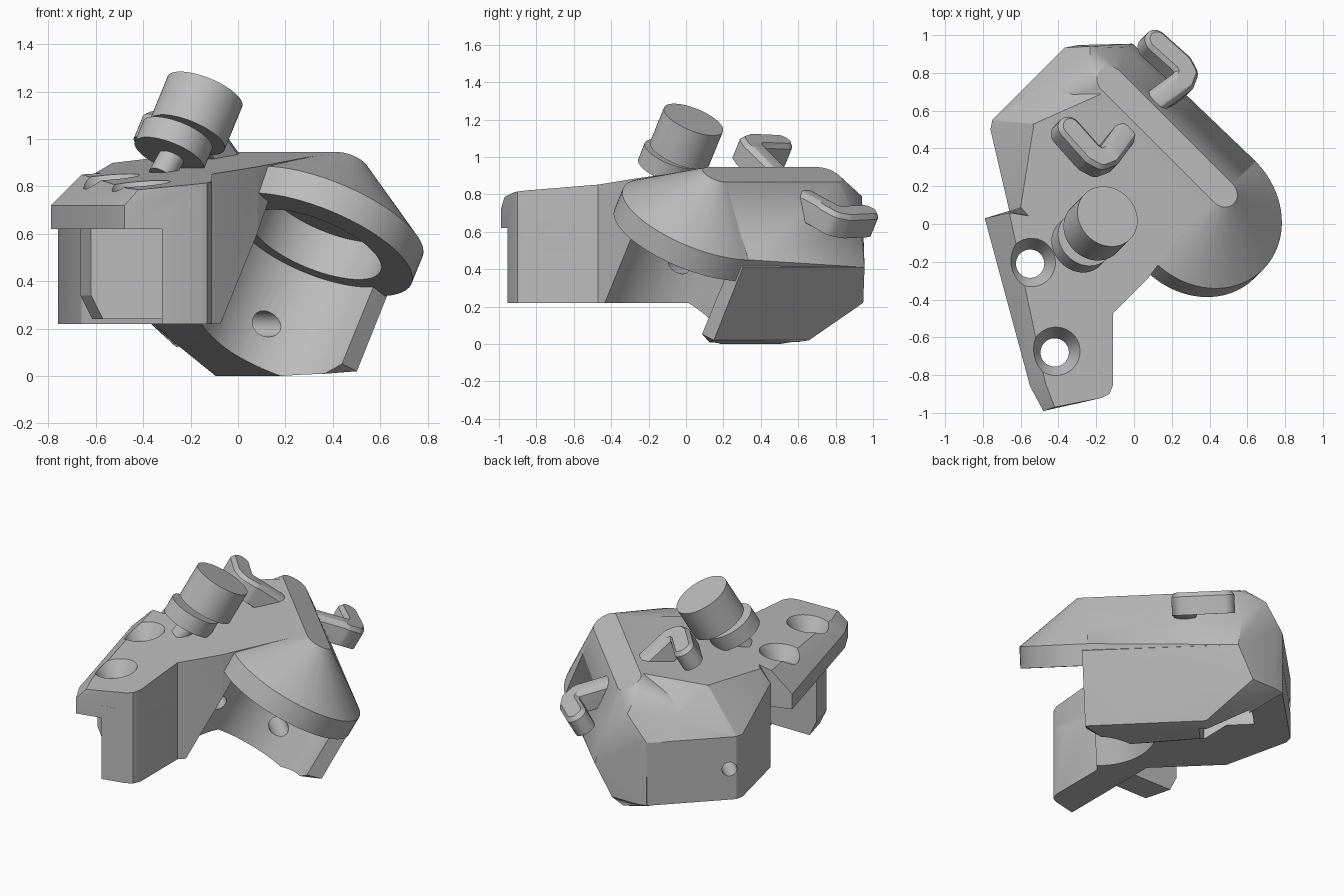
import bpy
import bmesh
from math import cos, sin, pi, radians, sqrt
from mathutils import Vector

if "Cube" in bpy.data.objects:
    bpy.data.objects.remove(bpy.data.objects["Cube"])

grey = bpy.data.materials.new("plain grey")
grey.use_nodes = True
grey.diffuse_color = (0.5, 0.5, 0.5, 1)
grey.node_tree.nodes["Principled BSDF"].inputs["Base Color"].default_value = grey.diffuse_color

# Diagonal frame: s runs along the ridge, t across it; the bore axis leans 30 degrees towards t
R2 = sqrt(2)
TILT = radians(30)
ALONG = Vector((1, -1, 0)) / R2
AXIS = Vector((sin(TILT) / R2, sin(TILT) / R2, cos(TILT)))
UP = Vector((0, 0, 1))


def diag(s, t, z):
    return Vector(((s + t) / R2, (t - s) / R2, z))


def deck_height(x, y):
    """Height of the gently sloping top deck."""
    return 0.943 - 0.115 * (0.38 - (x + y) / R2)


def ring(centre, r, axis=AXIS, n=64):
    u = ALONG if abs(axis.dot(ALONG)) < 0.5 else UP
    v = axis.cross(u)
    return [centre + r * (cos(2 * pi * i / n) * u + sin(2 * pi * i / n) * v) for i in range(n)]


def hull(name, points):
    bm = bmesh.new()
    for p in points:
        bm.verts.new(p)
    res = bmesh.ops.convex_hull(bm, input=bm.verts)
    junk = {g for g in res["geom_interior"] + res["geom_unused"] if isinstance(g, bmesh.types.BMVert)}
    bmesh.ops.delete(bm, geom=list(junk), context="VERTS")
    bmesh.ops.dissolve_limit(bm, angle_limit=0.01, verts=bm.verts, edges=bm.edges)
    bmesh.ops.recalc_face_normals(bm, faces=bm.faces)
    mesh = bpy.data.meshes.new(name)
    bm.to_mesh(mesh)
    bm.free()
    mesh.materials.append(grey)
    ob = bpy.data.objects.new(name, mesh)
    bpy.context.collection.objects.link(ob)
    return ob


def rod(name, a, b, ra, rb=None):
    a, b = Vector(a), Vector(b)
    axis = (b - a).normalized()
    return hull(name, ring(a, ra, axis) + ring(b, ra if rb is None else rb, axis))


def combine(target, other, operation):
    mod = target.modifiers.new(operation, "BOOLEAN")
    mod.operation, mod.solver, mod.object = operation, "EXACT", other
    bpy.context.view_layer.objects.active = target
    bpy.ops.object.modifier_apply(modifier=mod.name)
    bpy.data.objects.remove(other)


def smooth(ob):
    bpy.ops.object.select_all(action="DESELECT")
    ob.select_set(True)
    bpy.context.view_layer.objects.active = ob
    bpy.ops.object.shade_smooth_by_angle(angle=radians(25))


# Conical hood with a banded rim and a flat cap square to its axis
C = diag(0.218, 0.2475, 0.555)
cap = ring(diag(0.218, 0.45, 0.905), 0.08, AXIS, 48)
body = hull("body", ring(C, 0.436) + ring(C + AXIS * 0.13, 0.436) + cap)

# Ridge roof, rounded off towards the back end
back = [(-0.92, 0.4), (-0.88, 0.46)]
roof = cap + [p - ALONG * 0.84 for p in cap]
roof += [diag(s, t, z) for s, t in back + [(-0.92, -0.14)] for z in (0.41, 0.63)]
roof += [diag(*p) for p in (
    (-0.68, 0.67, 0.41), (-0.7, 0.62, 0.62), (-0.83, 0.5, 0.79), (-0.74, 0.41, 0.9),
    (0.218, 0.69, 0.45), (0.218, 0.625, 0.34), (0.218, -0.065, 0.886), (0.218, -0.13, 0.773))]
parts = [hull("roof", roof)]

# Main block under the sloping deck
front = [(-0.11, -0.47), (0.08, -0.28)]
sides = [(-0.76, 0.5), (-0.75, 0.55), (-0.37, 0.93)]
deck = front + [(0.396, 0.141), (-0.17, 0.69), (-0.53, 0.53), (-0.6, 0.09)]
block = [Vector((x, y, 0.22)) for x, y in front + sides + [(-0.66, 0.07)]]
block += [Vector((x, y, deck_height(x, y))) for x, y in deck]
block += [Vector((x, y, 0.63)) for x, y in sides] + [Vector((-0.66, 0.07, 0.77))]
parts.append(hull("block", block))

# Lower shell, slanted at the bottom
shell = [(0.25, 0.46, 0.02), (-0.47, 0.46, 0.02), (0.1, 0.25, 0), (-0.47, 0.29, 0),
         (0.25, -0.1, 0.22), (-0.4, -0.1, 0.22), (0.25, 0.68, 0.41), (-0.68, 0.67, 0.41),
         (-0.76, 0.58, 0.22), (0.25, -0.1, 0.6), (0.25, 0.57, 0.5)]
shell += [(s, t, z) for s, t in back for z in (0.22, 0.6)]
parts.append(hull("shell", [diag(*p) for p in shell]))

# Mounting plate with a bevelled overhanging lip
edge = [(-0.79, 0.03), (-0.55, -0.86), (-0.48, -0.99)]
inner = [(-0.66, 0.06), (-0.47, -0.84), (-0.42, -0.97)]
nose = [(-0.17, -0.92), (-0.13, -0.9), (-0.11, -0.85), (-0.11, -0.47)]
plate = [Vector((x, y, z)) for x, y in edge for z in (0.62, 0.72)]
plate += [Vector((x, y, deck_height(x, y))) for x, y in inner + nose + [(-0.3, 0.0)]]
plate += [Vector((x, y, 0.62)) for x, y in nose + [(-0.66, 0.07), (-0.3, 0.0)]]
parts.append(hull("plate", plate))

# Bracket wall and the chamfered stop block beneath the plate
wall = [(-0.32, -0.955)] + nose[:3] + [(-0.11, -0.4), (-0.32, -0.25)]
parts.append(hull("bracket", [Vector((x, y, z)) for x, y in wall for z in (0.22, 0.7)]))
profile = [(0, 0.65), (0, 0.34), (0.05, 0.24), (0.4, 0.24), (0.4, 0.65)]
parts.append(hull("stop_block", [Vector((x0 + x, y, z)) for x, z in profile
                                 for x0, y in ((-0.62, -0.57), (-0.665, -0.4))]))
for part in parts:
    combine(body, part, "UNION")

# Bore, underside pocket, cross holes and countersunk screw holes
cuts = [rod("bore", C - AXIS * 0.9, C, 0.36),
        rod("throat", C - AXIS * 0.1, C + AXIS * 0.18, 0.295),
        hull("pocket", [diag(s, t, z) for s in (-0.72, -0.42) for t in (0.05, 0.38) for z in (-0.1, 0.42)]),
        rod("cross_hole", diag(-1, -0.1, 0.42), diag(0.1, -0.1, 0.42), 0.045),
        rod("low_hole", diag(-0.35, 0.26, 0.22), diag(0.1, 0.26, 0.22), 0.055)]
for x, y in ((-0.55, -0.21), (-0.42, -0.68)):
    z = deck_height(x, y)
    cuts.append(rod("screw_hole", (x, y, 0.1), (x, y, 1), 0.075))
    cuts.append(rod("countersink", (x, y, z - 0.1), (x, y, z + 0.03), 0.07, 0.145))
for cut in cuts:
    cut.hide_render = True
    combine(body, cut, "DIFFERENCE")
smooth(body)

# Tilted thumb knob with collar and neck
top = Vector((-0.14, 0.04, 1.2))
collar = Vector((-0.29, -0.11, 0.93))
smooth(rod("knob", top - AXIS * 0.21, top, 0.17))
smooth(rod("knob_collar", collar, collar + AXIS * 0.1, 0.157))
smooth(rod("knob_neck", collar - AXIS * 0.1, top - AXIS * 0.1, 0.055))

# Bent clip square to the bore axis, its middle sunk into the ridge
half = [(-0.6, 0.09, 0), (-0.42, 0.08, 0), (-0.37, 0.095, 0), (-0.35, 0.14, 0), (-0.385, 0.36, 0.055)]
path = half + [(s, 0.83 - t, sink) for s, t, sink in reversed(half)]
spots = [diag(s, t, 0.87 - 0.577 * (t - 0.36) - sink) for s, t, sink in path]
clip = None
for a, b in zip(spots, spots[1:]):
    pts = []
    for p in (a, b):
        for h, r in ((-0.055, 0.065), (0.055, 0.065), (0.08, 0.045)):
            pts += ring(p + AXIS * h, r, AXIS, 24)
    link = hull("clip", pts)
    if clip is None:
        clip = link
    else:
        combine(clip, link, "UNION")
smooth(clip)
